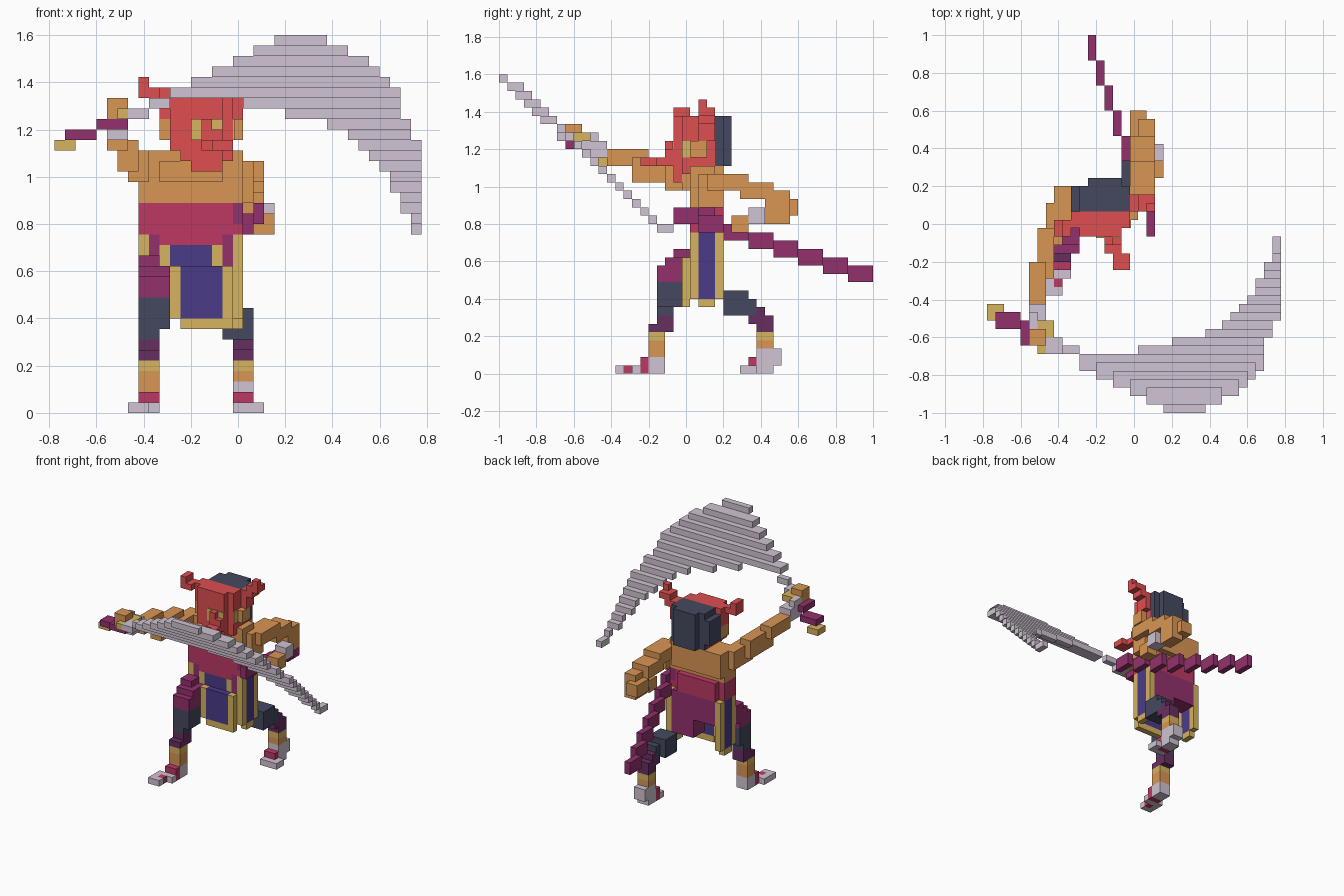
import bpy, bmesh
from mathutils import Matrix, Vector

cube = bpy.data.objects.get("Cube")
if cube:
    bpy.data.objects.remove(cube, do_unlink=True)

U = 2 / 45  # edge of one block


def material(name, rgb):
    lin = [((c / 255 + 0.055) / 1.055) ** 2.4 for c in rgb] + [1]
    m = bpy.data.materials.new(name)
    m.use_nodes = True
    m.diffuse_color = lin
    m.node_tree.nodes["Principled BSDF"].inputs["Base Color"].default_value = lin
    return m


STEEL = material("pale steel", (209, 196, 211))
SKIN = material("tan skin", (217, 150, 84))
RED = material("mask red", (222, 78, 80))
CRIMSON = material("crimson cloth", (188, 57, 100))
PURPLE = material("purple cloth", (147, 49, 108))
PLUM = material("dark plum", (102, 47, 96))
SLATE = material("dark slate", (68, 73, 95))
BLUE = material("indigo cloth", (74, 59, 137))
GOLD = material("old gold", (214, 179, 94))


def part(name, mat, *boxes):
    """One object of boxes, each (x0, x1, y0, y1, z0, z1) in blocks."""
    bm = bmesh.new()
    for x0, x1, y0, y1, z0, z1 in boxes:
        centre = Vector(((x0 + x1) / 2 - 17.5, (y0 + y1) / 2 - 22.5, (z0 + z1) / 2)) * U
        size = Vector((x1 - x0, y1 - y0, z1 - z0)) * U
        bmesh.ops.create_cube(bm, size=1, matrix=Matrix.LocRotScale(centre, None, size))
    me = bpy.data.meshes.new(name)
    bm.to_mesh(me)
    bm.free()
    me.materials.append(mat)
    bpy.context.collection.objects.link(bpy.data.objects.new(name, me))


# Curved blade: one row per level, top to bottom, stepping back as it falls
rows = [(21, 26), (19, 28), (17, 30), (15, 31), (13, 32), (11, 33), (18, 33), (22, 33),
        (26, 34), (28, 34), (29, 35), (30, 35), (31, 35), (32, 35), (32, 35), (33, 35),
        (33, 35), (34, 35), (34, 35)]
blade = []
for i, (a, b) in enumerate(rows):
    y = i + (i > 5)
    blade.append((a, b, y, y + (2 if 1 <= i <= 5 or i == 18 else 1), 35 - i, 36 - i))
blade += [(9, 11, 7, 8, 29, 30), (7, 9, 7, 9, 28, 29)]
part("sword_blade", STEEL, *blade)
part("sword_guard", GOLD, (6, 7, 7, 8, 28, 29), (6, 7, 10, 11, 28, 29), (7, 8, 9, 11, 28, 29))
part("sword_grip", PURPLE, (4, 7, 8, 10, 27, 28), (4, 5, 10, 11, 27, 28), (1, 4, 10, 12, 26, 27))
part("sword_pommel", GOLD, (0, 2, 11, 13, 25, 26))

# Scabbard: stepped diagonal row, tucked into the belt
part("scabbard", PURPLE, (17, 18, 23, 26, 18, 20),
     *[(12 + i, 13 + i, 42 - 3 * i, 45 - 3 * i, 11 + i, 13 + i) for i in range(8)])

# Right arm, stretched forward
part("right_hand", SKIN, (5, 7, 8, 10, 28, 30))
part("right_cuff", STEEL, (5, 7, 10, 13, 26, 28), (5, 6, 10, 12, 28, 29))
part("right_arm", SKIN, (5, 7, 13, 18, 25, 27), (6, 8, 16, 22, 23, 26),
     (7, 9, 20, 25, 22, 25), (8, 11, 23, 27, 21, 25))

# Left arm, drawn back with the hand returning to the waist
part("left_arm", SKIN, (17, 20, 25, 30, 22, 24), (17, 20, 29, 33, 21, 23),
     (18, 20, 32, 35, 18, 22), (17, 19, 33, 36, 19, 21))
part("left_cuff", STEEL, (19, 21, 30, 32, 18, 20))
part("left_hand", SKIN, (19, 21, 28, 30, 17, 19))

# Torso and waist
part("torso", SKIN, (9, 18, 23, 26, 20, 25), (9, 17, 26, 27, 21, 25), (8, 9, 23, 26, 20, 22),
     (10, 16, 22, 23, 22, 24), (18, 19, 24, 27, 20, 24))
part("waist_sash", CRIMSON, (8, 17, 23, 26, 17, 20), (9, 16, 26, 27, 17, 20),
     (10, 16, 23, 24, 16, 17), (17, 18, 23, 26, 17, 18))
part("pelvis", PURPLE, (9, 17, 24, 27, 13, 17), (9, 10, 23, 24, 14, 17), (16, 17, 23, 24, 14, 17))

# Tabard panels at the front and both sides
part("front_panel_trim", GOLD, (10, 11, 23, 24, 14, 16), (15, 16, 23, 24, 14, 16),
     (11, 12, 22, 23, 9, 14), (16, 17, 22, 23, 9, 14), (12, 17, 22, 23, 8, 9))
part("front_panel", BLUE, (11, 15, 23, 24, 14, 16), (12, 16, 22, 23, 9, 14))
for side, x in (("right", 8), ("left", 17)):
    part(side + "_panel_trim", GOLD, (x, x + 1, 23, 24, 9, 17), (x, x + 1, 26, 27, 9, 17),
         (x, x + 1, 24, 26, 8, 9))
    part(side + "_panel", BLUE, (x, x + 1, 24, 26, 9, 17))

# Head with long nose and beard
part("head", RED, (11, 16, 21, 24, 25, 31), (16, 17, 22, 24, 25, 31), (11, 17, 24, 26, 24, 28),
     (12, 17, 22, 25, 24, 25), (12, 16, 21, 22, 24, 25), (13, 16, 21, 24, 23, 24))
part("long_nose", RED, (14, 16, 20, 21, 26, 27), (14, 15, 20, 21, 27, 28),
     (14, 16, 19, 21, 25, 26), (15, 17, 17, 19, 25, 26))
part("eyes", GOLD, (13, 14, 20.85, 21, 26, 28), (15, 16, 20.85, 21, 27, 28),
     (17, 17.15, 22, 23, 26, 28))
part("ears", SKIN, (10, 11, 22, 24, 26, 28), (17, 18, 23, 25, 26, 28))
part("right_horn", RED, (10, 11, 22, 24, 28, 31), (9, 10, 21, 23, 30, 31), (8, 9, 21, 23, 30, 32))
part("left_horn", RED, (17, 18, 24, 26, 28, 31), (18, 19, 24, 26, 30, 32), (19, 20, 24, 25, 31, 33),
     (19, 20, 25, 26, 31, 32))
part("hair", SLATE, (11, 17, 24, 27, 28, 31), (11, 17, 26, 27, 25, 28), (12, 16, 27, 28, 25, 31),
     (10, 11, 24, 27, 26, 30))

# Right leg, stepping forward
part("right_thigh", PURPLE, (8, 10, 21, 23, 13, 15), (8, 11, 20, 23, 12, 14), (8, 11, 19, 22, 11, 13))
part("right_knee", SLATE, (8, 11, 19, 22, 8, 11), (8, 10, 19, 21, 7, 8))
part("right_shin", PLUM, (8, 10, 19, 21, 6, 7), (8, 10, 18, 21, 5, 6))
# Left leg, braced backward
part("left_thigh", PURPLE, (13, 17, 24, 27, 10, 13))
part("left_knee", SLATE, (16, 19, 27, 30, 7, 10), (17, 19, 30, 31, 7, 9))
part("left_shin", PLUM, (17, 19, 30, 33, 6, 7), (17, 19, 31, 33, 5, 6), (17, 19, 31, 32, 7, 8))

# Ankles and feet share one pattern
for side, x, y, heel in (("right", 8, 18, 2), ("left", 17, 31, 3)):
    part(side + "_ankle_band", GOLD, (x, x + 2, y, y + 2, 4, 5))
    part(side + "_ankle", SKIN, (x, x + 2, y, y + 2, heel, 4))
    part(side + "_heel", STEEL, (x, x + 2, y, y + heel, 1, heel), (x, x + 2, y, y + 2, 0, 1))
    part(side + "_strap", CRIMSON, (x, x + 2, y - 1, y, 0, 2))
part("right_toes", STEEL, (8, 10, 16, 17, 0, 1), (7, 9, 14, 15, 0, 1), (7, 8, 15, 17, 0, 1))
part("right_toe_strap", CRIMSON, (8, 9, 15, 16, 0, 1))
part("left_toes", STEEL, (17, 20, 29, 30, 0, 1), (19, 20, 30, 31, 0, 1))
